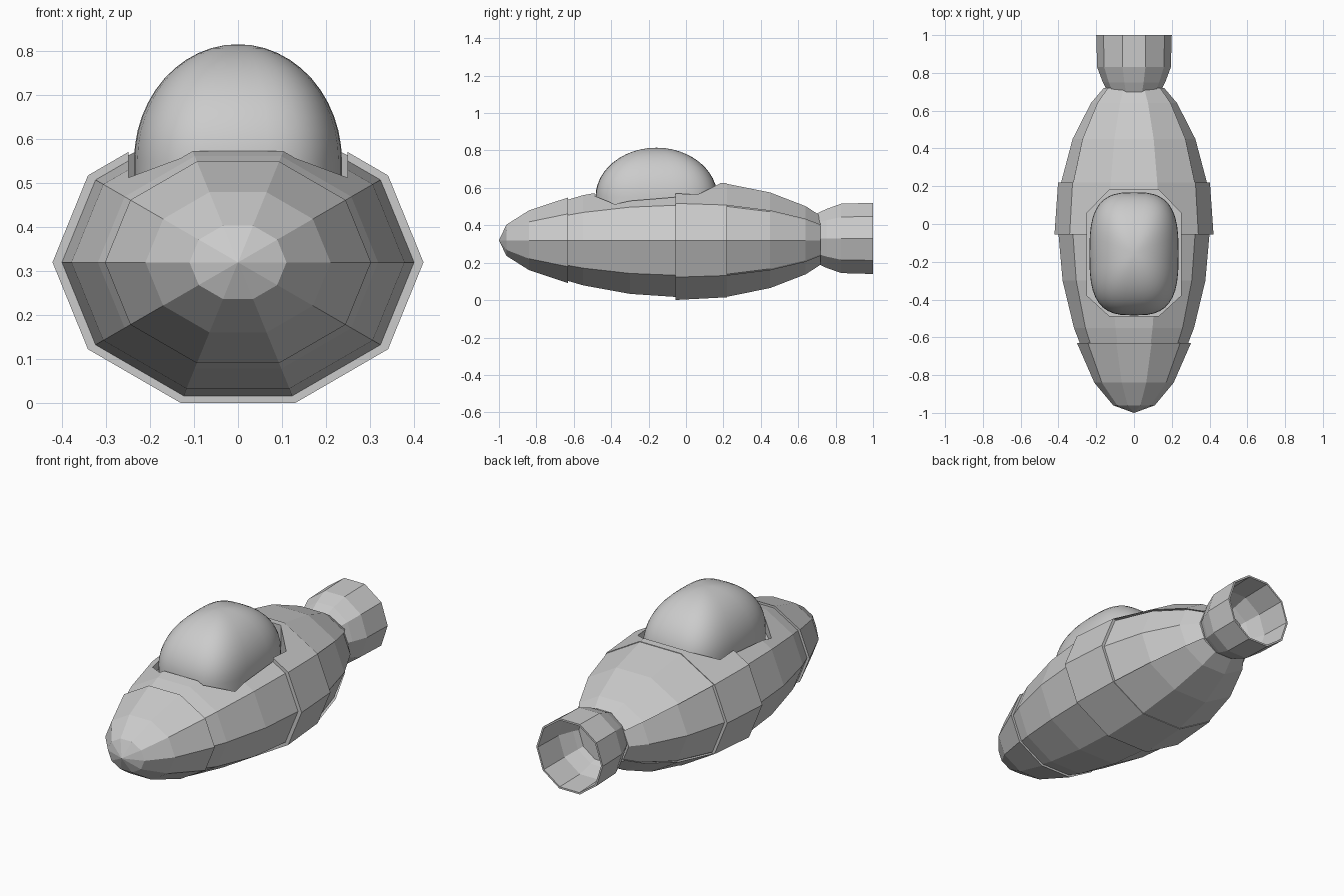
import bpy, bmesh
from math import sin, cos, radians, pi, copysign

if "Cube" in bpy.data.objects:
    bpy.data.objects.remove(bpy.data.objects["Cube"])


def finish(name, bm):
    bmesh.ops.recalc_face_normals(bm, faces=bm.faces[:])
    me = bpy.data.meshes.new(name)
    bm.to_mesh(me)
    bm.free()
    ob = bpy.data.objects.new(name, me)
    bpy.context.collection.objects.link(ob)
    return ob


def loft(name, stations, ratio=0.797, zc=0.32, angles=range(0, 360, 36), tube=False):
    """Sweep a faceted section along y through (y, radius) stations."""
    bm = bmesh.new()
    rings = [[bm.verts.new((r * cos(radians(a)), y, zc + r * ratio * sin(radians(a))))
              for a in angles] for y, r in stations]
    n = len(rings[0])
    pairs = list(zip(rings, rings[1:]))
    if tube:
        pairs.append((rings[-1], rings[0]))
    else:
        bm.faces.new(rings[0])
        bm.faces.new(rings[-1])
    for a, b in pairs:
        for i in range(n):
            j = (i + 1) % n
            bm.faces.new((a[i], a[j], b[j], b[i]))
    bmesh.ops.remove_doubles(bm, verts=bm.verts[:], dist=1e-5)
    return finish(name, bm)


# Hull, nose cap and raised middle band
rear = [(0.22, 0.386), (0.45, 0.325), (0.64, 0.228), (0.72, 0.16)]
hull = loft("hull", [(-0.63, 0.287), (-0.55, 0.318), (-0.30, 0.378), (-0.05, 0.40)] + rear)
loft("nose_cap", [(-1.0, 0.001), (-0.96, 0.11), (-0.84, 0.21), (-0.63, 0.302)])
band = loft("middle_band", [(-0.055, 0.421), (0.22, 0.402)])

# Raised rear panels, above and below
panel = [(y, r + 0.012) for y, r in rear]
loft("rear_top_panel", panel, angles=range(36, 145, 36))
loft("rear_bottom_panel", panel, angles=range(216, 325, 36))

# Hollow exhaust nozzle
loft("nozzle", [(0.70, 0.14), (0.75, 0.165), (0.83, 0.195), (1.0, 0.20),
                (1.0, 0.19), (0.83, 0.185), (0.75, 0.155), (0.70, 0.13)],
     ratio=1, zc=0.33, tube=True)

# Eight-sided cockpit opening
bm = bmesh.new()
half = [(0.13, -0.488), (0.248, -0.38), (0.248, 0.06), (0.13, 0.182)]
outline = half + [(-x, y) for x, y in reversed(half)]
base = bm.faces.new([bm.verts.new((x, y, 0.48)) for x, y in outline])
ext = bmesh.ops.extrude_face_region(bm, geom=[base])
bmesh.ops.translate(bm, vec=(0, 0, 0.5),
                    verts=[v for v in ext["geom"] if isinstance(v, bmesh.types.BMVert)])
cutter = finish("cockpit_cutter", bm)
cutter.hide_render = True
cutter.display_type = 'WIRE'
for ob in (hull, band):
    mod = ob.modifiers.new("cockpit_opening", 'BOOLEAN')
    mod.object = cutter
    mod.operation = 'DIFFERENCE'
    mod.solver = 'EXACT'

# Smooth canopy with a rounded-rectangle plan
bm = bmesh.new()
SEG, p = 40, 2 / 3
levels = [(1.0, 0.47)] + [(cos(t * pi / 24), 0.55 + 0.265 * sin(t * pi / 24)) for t in range(12)]
rings = []
for s, z in levels:
    ring = []
    for i in range(SEG):
        c, d = cos(2 * pi * i / SEG), sin(2 * pi * i / SEG)
        ring.append(bm.verts.new((0.236 * s * copysign(abs(c) ** p, c),
                                  -0.158 + 0.326 * s * copysign(abs(d) ** p, d), z)))
    rings.append(ring)
top = bm.verts.new((0, -0.158, 0.815))
for i in range(SEG):
    j = (i + 1) % SEG
    for a, b in zip(rings, rings[1:]):
        bm.faces.new((a[i], a[j], b[j], b[i]))
    bm.faces.new((rings[-1][i], rings[-1][j], top))
for f in bm.faces:
    f.smooth = True
finish("canopy", bm)
